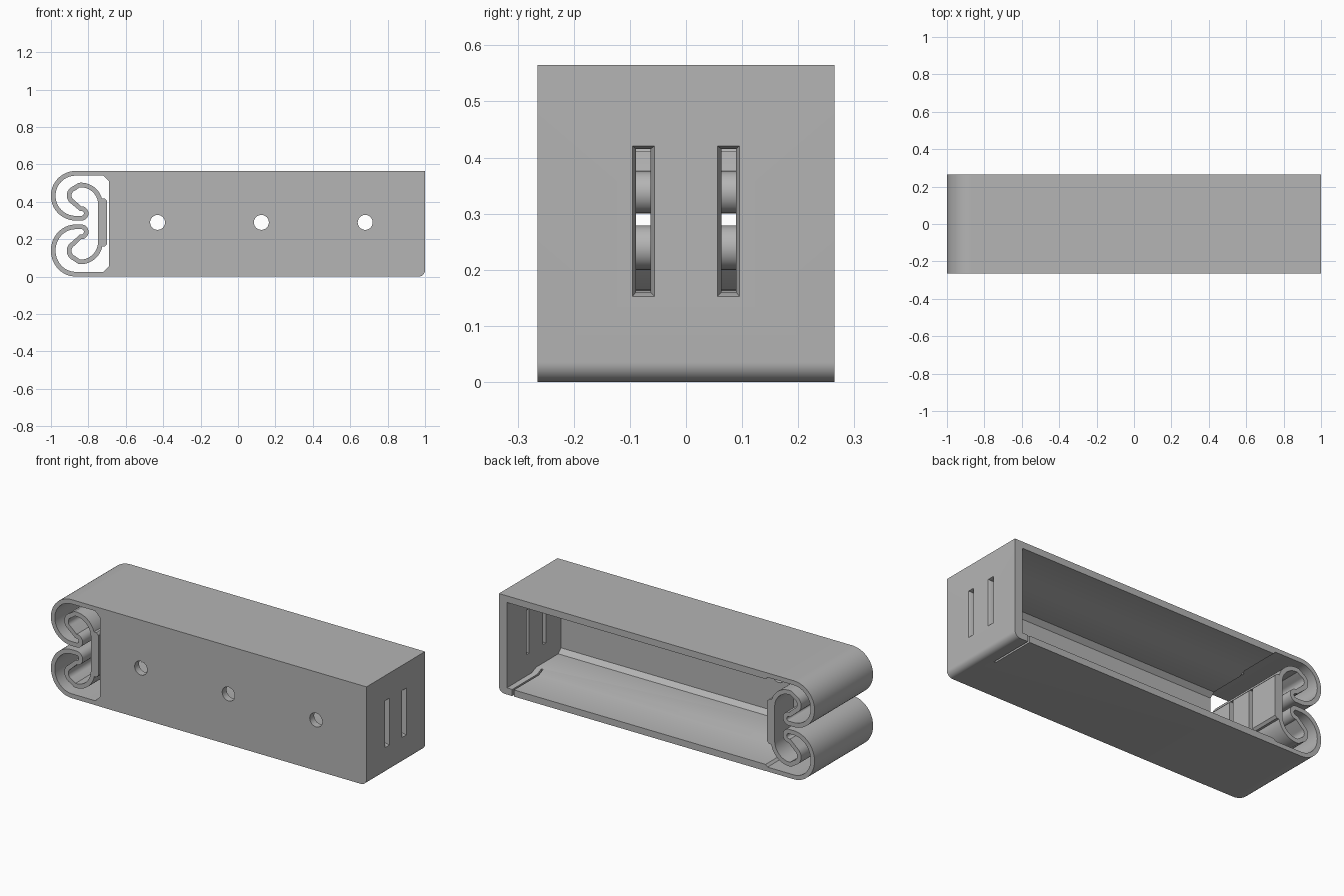
import bpy, bmesh, math
from mathutils import Vector

if "Cube" in bpy.data.objects:
    bpy.data.objects.remove(bpy.data.objects["Cube"])

DEPTH = 0.265            # half depth in y
HEIGHT = 0.565
MID = 0.29               # height of the holes, slots and spring centre
SPLIT = -0.69            # where the box ends and the spring begins

grey = bpy.data.materials.new("plain_grey")
grey.use_nodes = True
grey.diffuse_color = (0.46, 0.46, 0.46, 1)
grey.node_tree.nodes["Principled BSDF"].inputs["Base Color"].default_value = (0.46, 0.46, 0.46, 1)


def make(name, bm):
    bmesh.ops.recalc_face_normals(bm, faces=bm.faces)
    mesh = bpy.data.meshes.new(name)
    bm.to_mesh(mesh)
    bm.free()
    mesh.materials.append(grey)
    ob = bpy.data.objects.new(name, mesh)
    bpy.context.collection.objects.link(ob)
    return ob


def loft(name, ring_a, ring_b):
    """Solid between two matching rings of points."""
    bm = bmesh.new()
    a = [bm.verts.new(p) for p in ring_a]
    b = [bm.verts.new(p) for p in ring_b]
    n = len(a)
    bm.faces.new(a)
    bm.faces.new(b[::-1])
    for i in range(n):
        j = (i + 1) % n
        bm.faces.new((a[i], b[i], b[j], a[j]))
    return make(name, bm)


def prism_y(name, profile, y0=-DEPTH, y1=DEPTH):
    return loft(name, [(x, y0, z) for x, z in profile], [(x, y1, z) for x, z in profile])


def prism_x(name, profile, x0, x1):
    return loft(name, [(x0, y, z) for y, z in profile], [(x1, y, z) for y, z in profile])


def rect(u0, u1, v0, v1):
    return [(u0, v0), (u1, v0), (u1, v1), (u0, v1)]


def arc(cx, cz, r, start, end, steps=16):
    angles = [math.radians(start + (end - start) * i / steps) for i in range(steps + 1)]
    return [(cx + r * math.cos(t), cz + r * math.sin(t)) for t in angles]


def cut(ob, cutters):
    for c in cutters:
        c.hide_render = True
        mod = ob.modifiers.new("cut", "BOOLEAN")
        mod.operation = "DIFFERENCE"
        mod.solver = "EXACT"
        mod.object = c
        activate(ob)
        bpy.ops.object.modifier_apply(modifier=mod.name)


def activate(ob):
    bpy.ops.object.select_all(action="DESELECT")
    ob.select_set(True)
    bpy.context.view_layer.objects.active = ob


# Box shell with a rounded lower corner
outline = [(SPLIT, HEIGHT), (SPLIT, 0)] + arc(0.965, 0.035, 0.035, -90, 0, 10) + [(1, HEIGHT)]
body = prism_y("box_shell", outline)

# Cavity open at the back, with a low step and a chamfer along floor and ceiling
lower = [(0.3, 0.038), (0.04, 0.038), (0, 0.055), (-0.2, 0.055), (-0.225, 0.08)]
upper = [(y, HEIGHT - z) for y, z in reversed(lower)]
cutters = [prism_x("cavity_cutter", lower + upper, SPLIT - 0.1, 0.95)]

# Three round holes in the front plate
for x in (-0.43, 0.125, 0.68):
    cutters.append(prism_y("hole_cutter", arc(x, MID, 0.04, 0, 345, 23), -0.3, -0.15))

# Flared slots in the end wall
for y in (-0.076, 0.076):
    cutters.append(prism_x("slot_cutter", rect(y - 0.013, y + 0.013, 0.16, 0.415), 0.9, 1.1))
    outer = rect(y - 0.02, y + 0.02, 0.152, 0.421)
    inner = rect(y - 0.013, y + 0.013, 0.16, 0.415)
    cutters.append(loft("flare_cutter", [(0.985, *p) for p in inner], [(1.001, *p) for p in outer]))

# Thin slit in the floor near the end wall
cutters.append(prism_y("slit_cutter", rect(0.905, 0.916, -0.1, 0.07), 0, 0.3))
cut(body, cutters)

# Ramps leading from the thin strips to the thicker box walls
ramps = []
for side, flip in (("lower", False), ("upper", True)):
    for part, z, y0, y1 in (("front", 0.055, -DEPTH, 0), ("back", 0.038, 0, DEPTH)):
        shape = [(SPLIT, 0.01), (SPLIT, z), (SPLIT - z + 0.024, 0.024), (SPLIT - z + 0.024, 0.01)]
        if flip:
            shape = [(x, HEIGHT - h) for x, h in shape]
        ramps.append(prism_y(f"{side}_ramp_{part}", shape, y0, y1))

# Curled spring: strip, outer curl, inner hook and spine, then mirrored below
half = [(SPLIT, 0.5525)] + arc(-0.868, 0.4325, 0.12, 90, 270, 28)
half += arc(-0.837, 0.338, 0.0255, -90, 100, 12)
half += arc(-0.863, 0.434, 0.04, 240, 110, 12)
half += arc(-0.84, 0.385, 0.105, 95, 0, 18)
stretch = MID / (HEIGHT - MID)
path = half + [(x, MID - (z - MID) * stretch) for x, z in reversed(half)]


def ribbon(points, half_width):
    """Closed outline of a strip following the points."""
    pts = [Vector(p) for p in points]
    left, right = [], []
    for i, p in enumerate(pts):
        d_in = (p - pts[max(i - 1, 0)]) if i else pts[1] - p
        d_out = (pts[i + 1] - p) if i < len(pts) - 1 else d_in
        t = (d_in.normalized() + d_out.normalized()).normalized()
        n = Vector((-t.y, t.x)) * half_width
        left.append(tuple(p + n))
        right.append(tuple(p - n))
    return left, right


left, right = ribbon(path, 0.0125)
bm = bmesh.new()
rows = [[bm.verts.new((x, y, z)) for x, y, z in
         ((l[0], -DEPTH, l[1]), (l[0], DEPTH, l[1]), (r[0], DEPTH, r[1]), (r[0], -DEPTH, r[1]))]
        for l, r in zip(left, right)]
for a, b in zip(rows, rows[1:]):
    for i in range(4):
        j = (i + 1) % 4
        bm.faces.new((a[i], a[j], b[j], b[i]))
bm.faces.new(rows[0][::-1])
bm.faces.new(rows[-1])
spring = make("curled_spring", bm)

# Raised pad on the spine, with bevelled ends
pad = prism_y("spine_pad", [(-0.728, 0.162), (-0.712, 0.162), (-0.7, 0.175),
                            (-0.7, 0.405), (-0.712, 0.418), (-0.728, 0.418)])

# Matching slots through the spine and its pad
spine_cutters = [prism_x("spine_slot_cutter", rect(y - 0.013, y + 0.013, 0.165, 0.41), -0.765, -0.65)
                 for y in (-0.076, 0.076)]
cut(spring, spine_cutters)
cut(pad, spine_cutters)

for c in cutters + spine_cutters:
    bpy.data.objects.remove(c)

for ob in [body, spring, pad] + ramps:
    activate(ob)
    bpy.ops.object.shade_smooth_by_angle(angle=math.radians(32))
